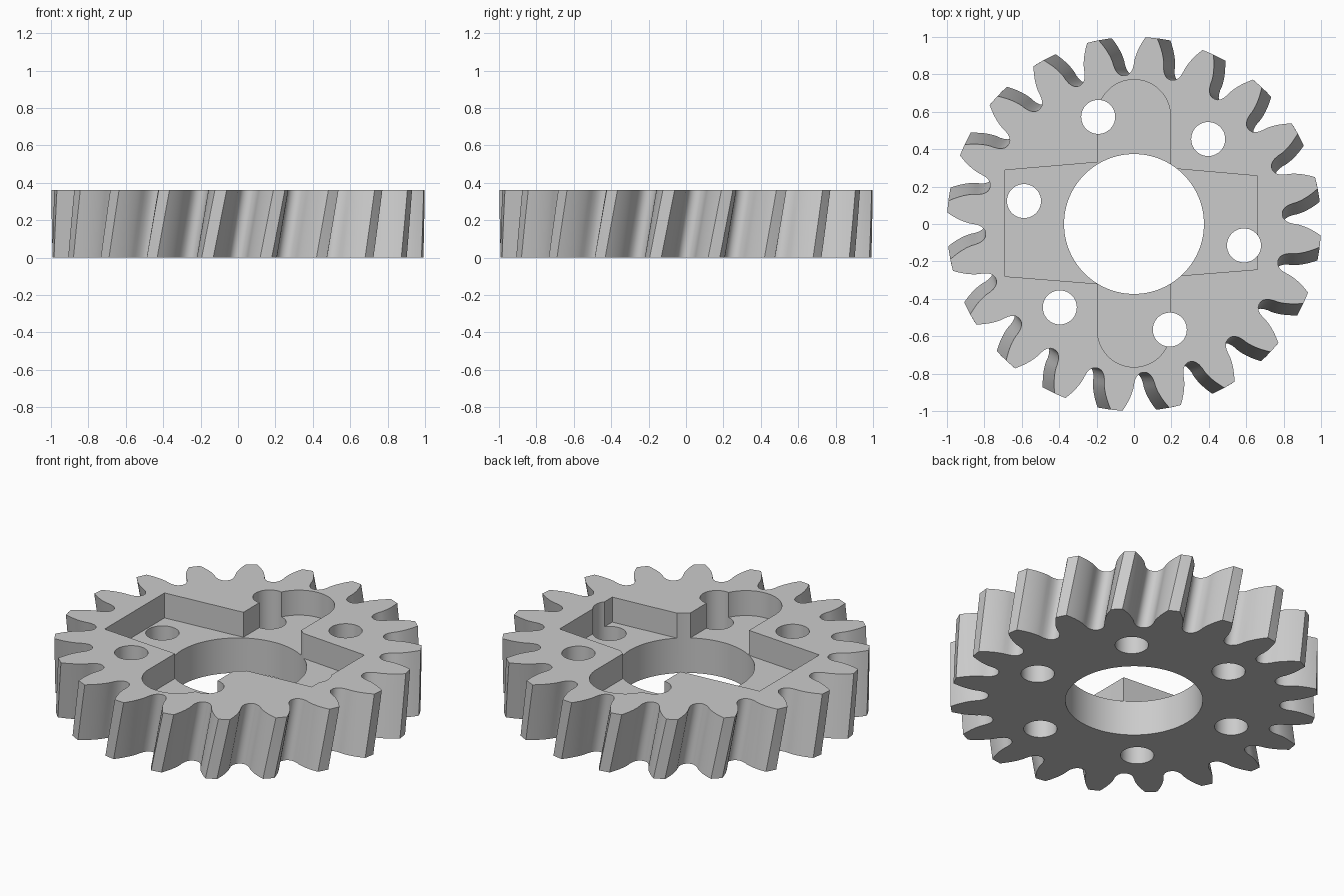
import bpy
import bmesh
from math import pi, radians, sin, cos, tan, acos

if "Cube" in bpy.data.objects:
    bpy.data.objects.remove(bpy.data.objects["Cube"], do_unlink=True)

TEETH = 20
HEIGHT = 0.36
FLOOR = 0.21                # level of the recessed pockets
TIP, PITCH, BASE = 1.0, 0.909, 0.854
TWIST = radians(4.1)        # helix turn from bottom to top
TOP_ANGLE = radians(84.7)   # centre of the first tooth on the top face

grey = bpy.data.materials.new("plain grey")
grey.use_nodes = True
grey.diffuse_color = (0.6, 0.6, 0.6, 1)
grey.node_tree.nodes["Principled BSDF"].inputs["Base Color"].default_value = (0.6, 0.6, 0.6, 1)


def make_object(name, bm):
    bmesh.ops.recalc_face_normals(bm, faces=bm.faces[:])
    mesh = bpy.data.meshes.new(name)
    bm.to_mesh(mesh)
    bm.free()
    mesh.materials.append(grey)
    obj = bpy.data.objects.new(name, mesh)
    bpy.context.collection.objects.link(obj)
    return obj


def loft(name, outline, z0, z1, start=0.0, twist=0.0, steps=1):
    """Extrude a closed outline upward, turning it about z on the way."""
    bm = bmesh.new()
    rings = []
    for k in range(steps + 1):
        t = k / steps
        a, z = start + twist * t, z0 + (z1 - z0) * t
        rings.append([bm.verts.new((x * cos(a) - y * sin(a), x * sin(a) + y * cos(a), z))
                      for x, y in outline])
    n = len(outline)
    for low, high in zip(rings, rings[1:]):
        for i in range(n):
            j = (i + 1) % n
            bm.faces.new((low[i], low[j], high[j], high[i]))
    bm.faces.new(rings[0][::-1])
    bm.faces.new(rings[-1])
    return make_object(name, bm)


def arc(cx, cy, r, a0, a1, n):
    return [(cx + r * cos(a0 + (a1 - a0) * i / n), cy + r * sin(a0 + (a1 - a0) * i / n))
            for i in range(n + 1)]


def circle(cx, cy, r, n):
    return arc(cx, cy, r, 0, 2 * pi, n)[:-1]


def involute(r):
    a = acos(min(1, BASE / r))
    return tan(a) - a


# Half tooth as (radius, half angle): root fillet, then involute flank to the tip
flank = [(0.795, radians(8.5)), (0.800, radians(7.4)),
         (0.812, radians(6.5)), (0.83, radians(5.8))]
for i in range(9):
    r = BASE + (TIP - BASE) * i / 8
    flank.append((r, pi / (2 * TEETH) + involute(PITCH) - involute(r)))

outline = []
for i in range(TEETH):
    mid = 2 * pi * i / TEETH
    polar = [(r, mid - h) for r, h in flank] + [(TIP, mid)]
    polar += [(r, mid + h) for r, h in reversed(flank)]
    outline += [(r * cos(a), r * sin(a)) for r, a in polar]

gear = loft("gear_body", outline, 0, HEIGHT, TOP_ANGLE - TWIST, TWIST, 6)

# Recesses in the top face: a tapered bar and a round-ended slot
bar = [(-0.69, -0.282), (0, -0.335), (0.66, -0.243),
       (0.66, 0.257), (0, 0.345), (-0.69, 0.29)]
bar = [(-0.69, -0.28), (-0.1, -0.327), (0.1, -0.288), (0.66, -0.243),
       (0.66, 0.257), (0.1, 0.306), (-0.1, 0.338), (-0.69, 0.288)]
slot = arc(0, 0.577, 0.195, 0, pi, 32) + arc(0, -0.57, 0.195, pi, 2 * pi, 32)
cutters = [loft("bar_pocket_cutter", bar, FLOOR, 0.6),
           loft("slot_pocket_cutter", slot, FLOOR, 0.6),
           loft("bore_cutter", circle(0, 0, 0.374, 96), -0.2, 0.6)]

# Ring of six through holes
for i in range(6):
    a = radians(48.6 + 60 * i)
    cutters.append(loft("bolt_hole_cutter", circle(0.6 * cos(a), 0.6 * sin(a) + 0.004, 0.091, 40),
                        -0.2, 0.6))

bpy.ops.object.select_all(action='DESELECT')
bpy.context.view_layer.objects.active = gear
gear.select_set(True)
for cutter in cutters:
    cutter.hide_render = True
    mod = gear.modifiers.new("cut", 'BOOLEAN')
    mod.operation = 'DIFFERENCE'
    mod.solver = 'EXACT'
    mod.object = cutter
    bpy.ops.object.modifier_apply(modifier=mod.name)
for cutter in cutters:
    bpy.data.objects.remove(cutter, do_unlink=True)

bpy.ops.object.shade_smooth_by_angle(angle=radians(30))
